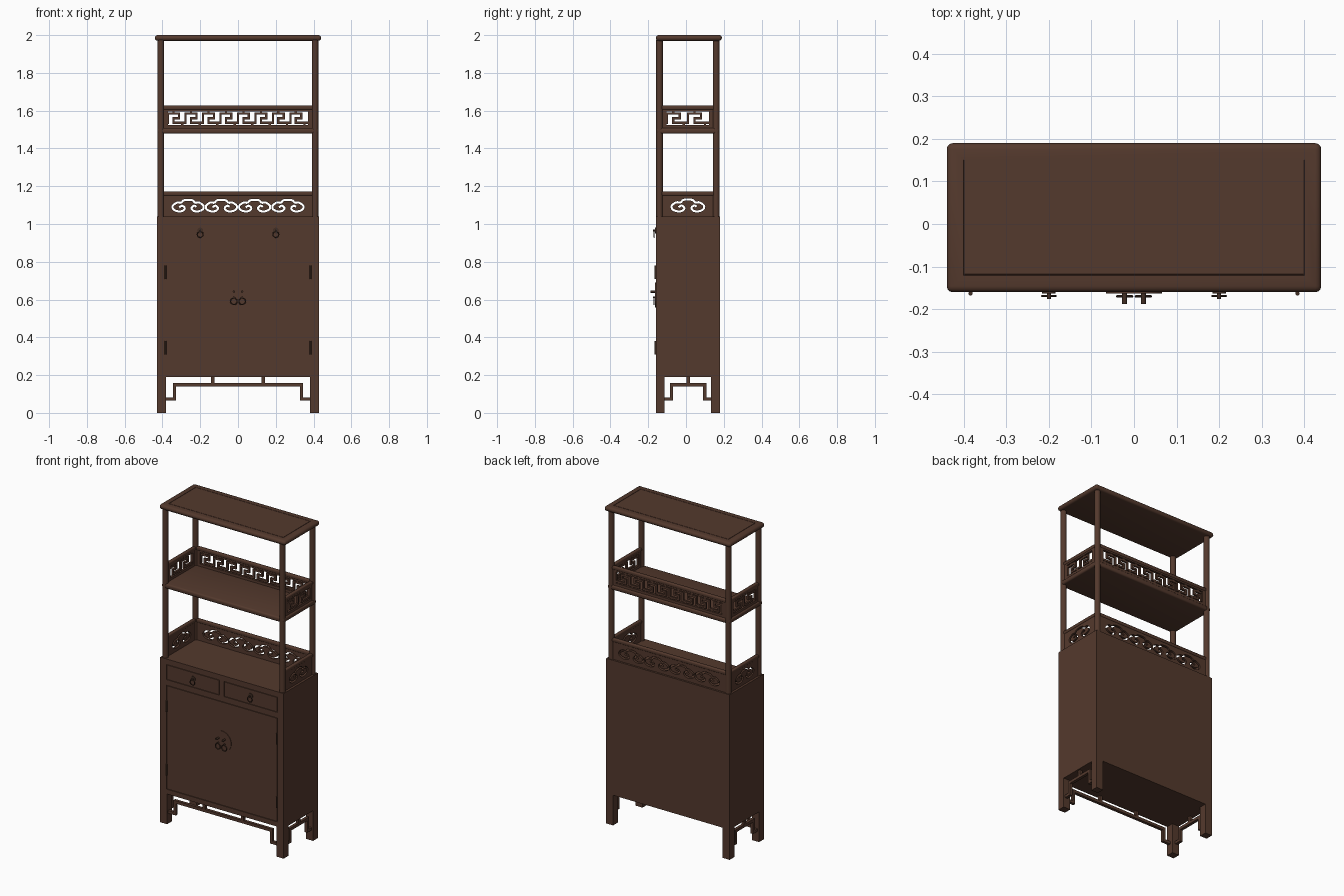
import bpy, bmesh, math
from mathutils import Vector

if "Cube" in bpy.data.objects:
    bpy.data.objects.remove(bpy.data.objects["Cube"])


def material(name, rgb):
    m = bpy.data.materials.new(name)
    m.use_nodes = True
    m.diffuse_color = (*rgb, 1)
    m.node_tree.nodes["Principled BSDF"].inputs["Base Color"].default_value = (*rgb, 1)
    return m


WOOD = material("dark walnut", (0.088, 0.041, 0.026))
METAL = material("aged bronze", (0.055, 0.028, 0.018))
made = []


def finish(name, bm, mat=WOOD):
    mesh = bpy.data.meshes.new(name)
    bm.to_mesh(mesh)
    bm.free()
    mesh.materials.append(mat)
    ob = bpy.data.objects.new(name, mesh)
    bpy.context.collection.objects.link(ob)
    made.append(ob)
    return ob


def box_bm(xs, ys, zs, bevel=0.0):
    bm = bmesh.new()
    bmesh.ops.create_cube(bm, size=1)
    for v in bm.verts:
        v.co = [(a + b) / 2 + c * (b - a) for (a, b), c in zip((xs, ys, zs), v.co)]
    if bevel:
        bmesh.ops.bevel(bm, geom=bm.edges[:], offset=bevel, segments=3,
                        profile=0.5, affect='EDGES')
    return bm


def box(name, xs, ys, zs, bevel=0.0, mat=WOOD):
    return finish(name, box_bm(xs, ys, zs, bevel), mat)


def rod(name, loc, r, length, axis='Z', mat=WOOD, sides=20):
    bm = bmesh.new()
    bmesh.ops.create_cone(bm, cap_ends=True, segments=sides, radius1=r, radius2=r, depth=length)
    ob = finish(name, bm, mat)
    ob.location = loc
    if axis == 'Y':
        ob.rotation_euler.x = math.pi / 2
    return ob


def ring(name, loc, r, tube):
    bpy.ops.mesh.primitive_torus_add(location=loc, rotation=(math.pi / 2, 0, 0), major_radius=r,
                                     minor_radius=tube, major_segments=20, minor_segments=8)
    ob = bpy.context.object
    ob.name = name
    ob.data.materials.append(METAL)
    made.append(ob)


def pierced_panel(name, half, height, holes, loc, turn, thick=0.016):
    """Flat board standing on its lower edge, with closed outlines cut through it."""
    cu = bpy.data.curves.new(name, 'CURVE')
    cu.dimensions, cu.fill_mode, cu.extrude = '2D', 'BOTH', thick / 2
    edge = [(-half, 0), (half, 0), (half, height), (-half, height)]
    for outline in [edge] + holes:
        sp = cu.splines.new('POLY')
        sp.points.add(len(outline) - 1)
        for p, (x, y) in zip(sp.points, outline):
            p.co = (x, y, 0, 1)
        sp.use_cyclic_u = True
    tmp = bpy.data.objects.new(name, cu)
    bpy.context.collection.objects.link(tmp)
    bpy.context.view_layer.update()
    mesh = bpy.data.meshes.new_from_object(tmp.evaluated_get(bpy.context.evaluated_depsgraph_get()))
    bpy.data.objects.remove(tmp)
    mesh.materials.clear()
    mesh.materials.append(WOOD)
    ob = bpy.data.objects.new(name, mesh)
    bpy.context.collection.objects.link(ob)
    ob.location = loc
    ob.rotation_euler = (math.pi / 2, 0, turn)
    made.append(ob)


def cloud_slot(cx, cy, w, h, stroke=0.0055):
    """Closed outline of a scrolled cloud stroke."""
    half = [(0, .97), (.28, .92), (.42, .74), (.68, .74), (.93, .48), (.88, .2),
            (.62, .05), (.34, .08), (.2, .3), (.36, .5), (.54, .36)]
    ctrl = [Vector((-x * w, y * h)) for x, y in half[:0:-1]] + [Vector((x * w, y * h)) for x, y in half]
    ctrl = [2 * ctrl[0] - ctrl[1]] + ctrl + [2 * ctrl[-1] - ctrl[-2]]
    path = []
    for a, b, c, d in zip(ctrl, ctrl[1:], ctrl[2:], ctrl[3:]):
        for t in (0, .25, .5, .75):
            path.append(b + (c - a) * t / 2 + (a - 2.5 * b + 2 * c - d / 2) * t * t
                        + (1.5 * (b - c) + (d - a) / 2) * t ** 3)
    left, right = [], []
    for i, p in enumerate(path):
        t = (path[min(i + 1, len(path) - 1)] - path[max(i - 1, 0)]).normalized()
        n = Vector((-t.y, t.x)) * stroke
        left.append((cx + p.x + n.x, cy + p.y + n.y))
        right.append((cx + p.x - n.x, cy + p.y - n.y))
    return left + right[::-1]


def fret(name, half, units, loc, turn, height=0.072, bar=0.006):
    """Running key pattern made of overlapping square bars."""
    key = [(0, .16), (0, .84), (.62, .84), (.62, .5), (.31, .5), (.31, .16), (1, .16)]
    step = 2 * half / units
    bm = bmesh.new()

    def strip(a, b):
        part = box_bm((min(a[0], b[0]) - bar, max(a[0], b[0]) + bar), (-.006, .006),
                      (min(a[1], b[1]) - bar, max(a[1], b[1]) + bar))
        mesh = bpy.data.meshes.new("strip")
        part.to_mesh(mesh)
        part.free()
        bm.from_mesh(mesh)
        bpy.data.meshes.remove(mesh)

    for i in range(units):
        pts = [(-half + (i + u) * step, v * height) for u, v in key]
        for a, b in zip(pts, pts[1:]):
            strip(a, b)
        x = pts[2][0] - step * .31
        strip((x, height * .84), (x, height))
        strip((x + step * .5, 0), (x + step * .5, height * .16))
    ob = finish(name, bm)
    ob.location, ob.rotation_euler.z = loc, turn


SIDES = (("right", -1), ("left", 1))
MID, POST_X = 0.0125, 0.408
POST_Y = (("front", -0.14), ("back", 0.16))

# Top board with rounded rim and a grooved centre panel
bm = box_bm((-.44, .44), (-.16, .19), (1.97, 2), .014)
top = max(bm.faces, key=lambda f: f.calc_center_median().z)
for width, depth in ((.036, 0), (.001, -.003), (.002, 0), (.001, .003)):
    bmesh.ops.inset_region(bm, faces=[top], thickness=width, depth=depth)
finish("top_board", bm)

# Round posts
for side, s in SIDES:
    for end, y in POST_Y:
        rod(f"{end}_{side}_post", (s * POST_X, y, 1.505), .0175, .94)

# Open shelf
box("shelf_board", (-.425, .425), (-.155, .175), (1.478, 1.508), .01)

# Key-pattern gallery round the shelf, and cloud gallery on the cabinet
clouds = [cloud_slot((i - 1.5) * .176, .024, .088, .066) for i in range(4)]
for low, high in ((1.508, 1.605), (1.04, 1.15)):
    tag = "shelf" if low > 1.2 else "cabinet"
    box(tag + "_back_rail", (-.408, .408), (.149, .171), (high, high + .022), .006)
    for side, s in SIDES:
        box(f"{tag}_{side}_rail", (s * POST_X - .011, s * POST_X + .011), (-.14, .16),
            (high, high + .022), .006)

walls = [("back", .392, .37, 8, (0, .16), 0)]
walls += [(side, .134, .112, 2, (s * POST_X, .01), math.pi / 2) for side, s in SIDES]
for wall, half, opening, units, (x, y), turn in walls:
    window = [(a * opening, b) for a, b in ((-1, .016), (1, .016), (1, .088), (-1, .088))]
    pierced_panel(f"{wall}_key_frame", half, .098, [window], (x, y, 1.508), turn)
    fret(f"{wall}_key_fret", opening, units, (x, y, 1.524), turn)
    holes = clouds if wall == "back" else [cloud_slot(0, .024, .092, .068)]
    pierced_panel(f"{wall}_cloud_panel", half, .111, holes, (x, y, 1.04), turn)

# Cabinet carcass
FRONT = (-.16, -.153)
box("cabinet_body", (-.43, .43), (-.154, .18), (.19, 1.04))

# Front frame, drawers and doors separated by narrow gaps
for side, s in SIDES:
    box(f"{side}_stile", sorted((s * .386, s * .43)), FRONT, (.19, 1.04))
    box(f"{side}_drawer", sorted((s * .019, s * .383)), FRONT, (.913, 1.003))
    box(f"{side}_door", sorted((s * .0012, s * .383)), FRONT, (.223, .872))
for name, low, high in (("top_rail", 1.006, 1.04), ("middle_rail", .875, .91), ("bottom_rail", .19, .22)):
    box(name, (-.386, .386), FRONT, (low, high))
box("drawer_divider", (-.016, .016), FRONT, (.91, 1.006))

# Legs and corner-stepped aprons on the front and both ends
for side, s in SIDES:
    x = sorted((s * .382, s * .43))
    box(f"front_{side}_leg", x, (-.16, -.113), (0, .19))
    box(f"back_{side}_leg", x, (.133, .18), (0, .19))
    # front apron half
    fy = (-.15, -.132)
    box(f"front_apron_{side}_bar", sorted((0, s * .345)), fy, (.14, .158))
    box(f"front_apron_{side}_drop", sorted((s * .328, s * .345)), fy, (.065, .158))
    box(f"front_apron_{side}_foot", sorted((s * .328, s * .39)), fy, (.065, .082))
    box(f"front_apron_{side}_strut", sorted((s * .125, s * .143)), fy, (.15, .195))
    # end apron
    ex = sorted((s * .402, s * .42))
    box(f"{side}_apron_bar", ex, (-.085, .108), (.14, .158))
    box(f"{side}_apron_strut", ex, (.003, .02), (.15, .195))
    for end, inner, outer, leg in (("front", -.068, -.085, -.118), ("back", .09, .108, .14)):
        box(f"{side}_apron_{end}_drop", ex, sorted((inner, outer)), (.065, .158))
        box(f"{side}_apron_{end}_foot", ex, sorted((inner, leg)), (.065, .082))

# Hardware: round door plate, knobs, ring pulls, hinges
for side, s in SIDES:
    rod(f"{side}_drawer_plate", (s * .2, -.161, .965), .016, .004, 'Y', METAL)
    rod(f"{side}_drawer_stud", (s * .2, -.168, .965), .005, .016, 'Y', METAL, 12)
    ring(f"{side}_drawer_ring", (s * .2, -.169, .945), .016, .0025)
    rod(f"{side}_door_knob", (s * .022, -.174, .642), .006, .028, 'Y', METAL, 12)
    rod(f"{side}_door_stud", (s * .022, -.168, .612), .005, .016, 'Y', METAL, 12)
    ring(f"{side}_door_ring", (s * .022, -.17, .591), .0175, .003)
    for level, z in (("lower", .345), ("upper", .745)):
        rod(f"{side}_{level}_hinge", (s * .384, -.163, z), .005, .07, 'Z', METAL, 12)
rod("door_plate", (0, -.161, .625), .066, .004, 'Y', WOOD, 40)

# Smooth rounded parts, keep crisp edges
bpy.ops.object.select_all(action='DESELECT')
for ob in made:
    ob.select_set(True)
bpy.context.view_layer.objects.active = made[0]
bpy.ops.object.shade_smooth_by_angle(angle=math.radians(35))
